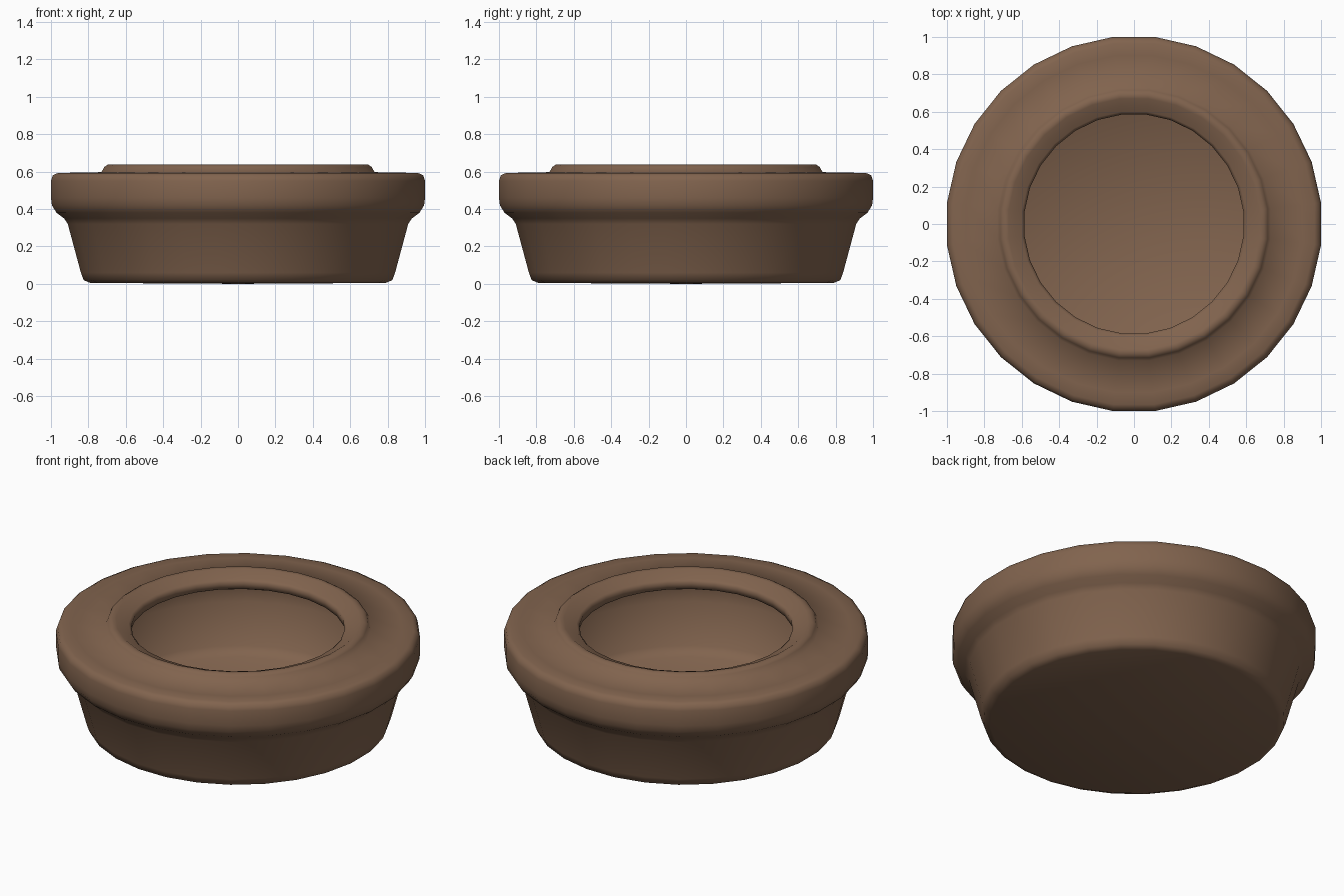
import bpy
import bmesh
import math
from mathutils import Matrix

SIDES = 28

cube = bpy.data.objects.get("Cube")
if cube:
    bpy.data.objects.remove(cube, do_unlink=True)

# Brown clay material
clay = bpy.data.materials.new("brown_clay")
clay.use_nodes = True
brown = (0.22, 0.126, 0.076, 1)
clay.diffuse_color = brown
shader = clay.node_tree.nodes["Principled BSDF"]
shader.inputs["Base Color"].default_value = brown
shader.inputs["Roughness"].default_value = 0.8


def lathe(name, profile, material):
    """Turn a radius/height profile around the z axis."""
    bm = bmesh.new()
    verts = [bm.verts.new((r, 0, z)) for r, z in profile]
    edges = [bm.edges.new(pair) for pair in zip(verts, verts[1:])]
    bmesh.ops.spin(bm, geom=verts + edges, cent=(0, 0, 0), axis=(0, 0, 1),
                   angle=math.tau, steps=SIDES, use_duplicate=False)
    bmesh.ops.remove_doubles(bm, verts=bm.verts, dist=0.0005)
    # Centre a flat side on each axis and keep the full width
    half = math.pi / SIDES
    grow = 1 / math.cos(half)
    bm.transform(Matrix.Rotation(half, 4, "Z") @ Matrix.Diagonal((grow, grow, 1, 1)))
    bmesh.ops.recalc_face_normals(bm, faces=bm.faces)
    mesh = bpy.data.meshes.new(name)
    bm.to_mesh(mesh)
    bm.free()
    mesh.materials.append(material)
    obj = bpy.data.objects.new(name, mesh)
    bpy.context.collection.objects.link(obj)
    bpy.ops.object.select_all(action="DESELECT")
    obj.select_set(True)
    bpy.context.view_layer.objects.active = obj
    bpy.ops.object.shade_smooth_by_angle(angle=math.radians(65))
    return obj


# Tapered base, overhanging collar and raised lip, from the bottom up
base = [(0, 0), (0.79, 0.005), (0.825, 0.02), (0.84, 0.06), (0.91, 0.32)]
collar = [(0.93, 0.35), (0.97, 0.38), (0.995, 0.42), (1, 0.46), (1, 0.55),
          (0.99, 0.58), (0.965, 0.592), (0.9, 0.594), (0.73, 0.597)]
lip = [(0.715, 0.625), (0.695, 0.638), (0.67, 0.636), (0.635, 0.612),
       (0.6, 0.605), (0.585, 0.59), (0.59, 0.55)]
# Undercut hollow, wider than the mouth, with a thin wall and floor
hollow = [(0.63, 0.53), (0.82, 0.51), (0.85, 0.46), (0.83, 0.36),
          (0.77, 0.12), (0.72, 0.075), (0, 0.07)]

lathe("bowl", base + collar + lip + hollow, clay)
